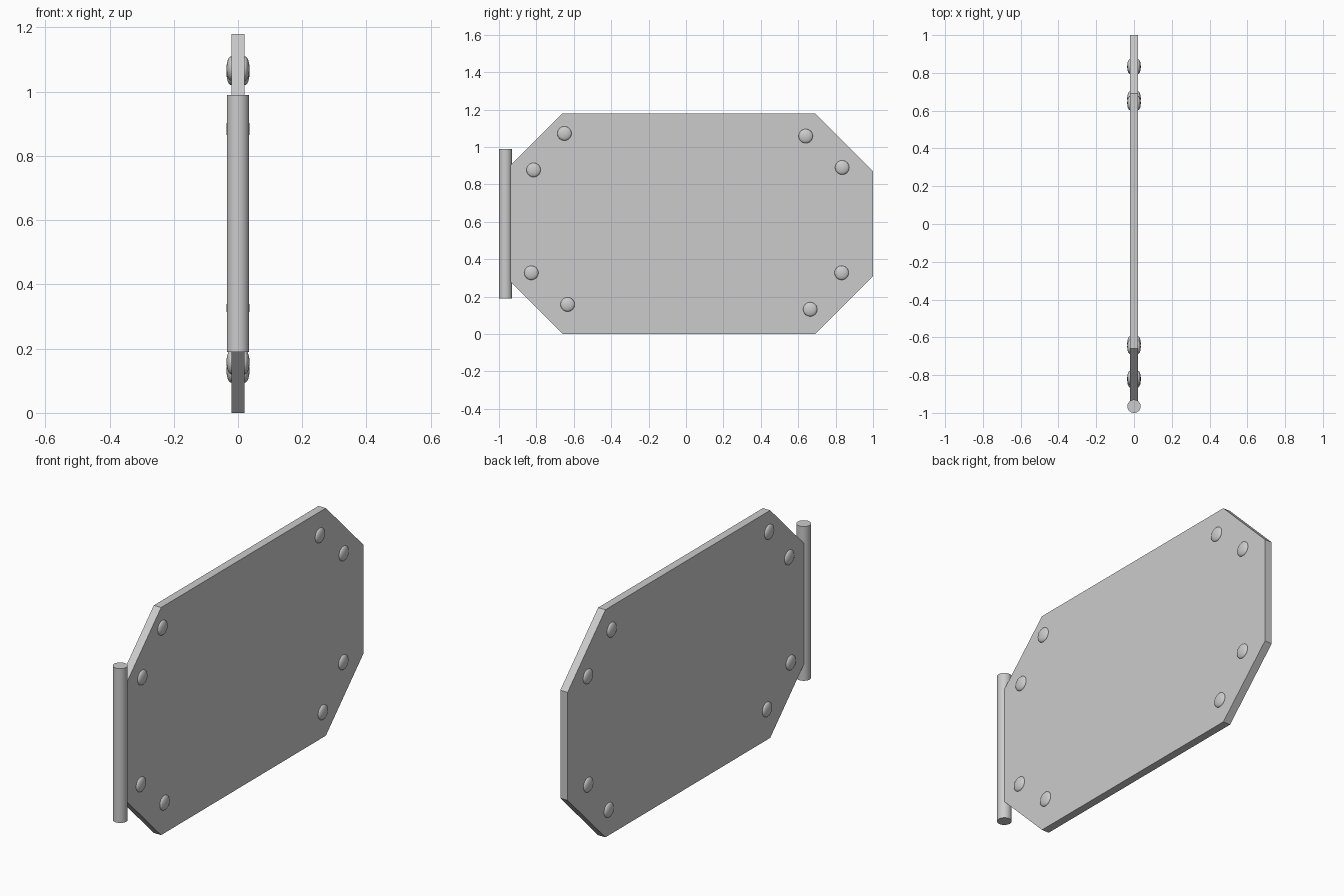
import bpy, bmesh
from math import pi

if "Cube" in bpy.data.objects:
    bpy.data.objects.remove(bpy.data.objects["Cube"])

HALF = 0.021  # half thickness of the panel

# Octagonal panel, its rear edge tucked into the hinge rod
outline = [(-0.66, 0), (0.69, 0), (1, 0.31), (1, 0.87),
           (0.69, 1.18), (-0.66, 1.18), (-0.97, 0.87), (-0.97, 0.31)]
bm = bmesh.new()
face = bm.faces.new([bm.verts.new((-HALF, y, z)) for y, z in outline])
ext = bmesh.ops.extrude_face_region(bm, geom=[face])
verts = [g for g in ext["geom"] if isinstance(g, bmesh.types.BMVert)]
bmesh.ops.translate(bm, verts=verts, vec=(2 * HALF, 0, 0))
bmesh.ops.recalc_face_normals(bm, faces=bm.faces)
mesh = bpy.data.meshes.new("panel")
bm.to_mesh(mesh)
bm.free()
bpy.context.collection.objects.link(bpy.data.objects.new("panel", mesh))

# Hinge rod
bpy.ops.mesh.primitive_cylinder_add(vertices=32, radius=0.035, depth=0.8,
                                    location=(0, -0.965, 0.59))
bpy.context.object.name = "hinge_rod"
bpy.ops.object.shade_smooth_by_angle()

# Domed rivets near the corners, on both faces
rivets = [(-0.65, 1.072), (-0.815, 0.877), (-0.827, 0.327), (-0.633, 0.158),
          (0.64, 1.058), (0.835, 0.89), (0.832, 0.327), (0.664, 0.132)]
for y, z in rivets:
    for side in (-1, 1):
        bpy.ops.mesh.primitive_uv_sphere_add(segments=24, ring_count=12, radius=1,
                                             location=(side * HALF, y, z),
                                             rotation=(0, pi / 2, 0))
        rivet = bpy.context.object
        rivet.name = "rivet"
        rivet.scale = (0.038, 0.038, 0.015)
        bpy.ops.object.shade_smooth()
